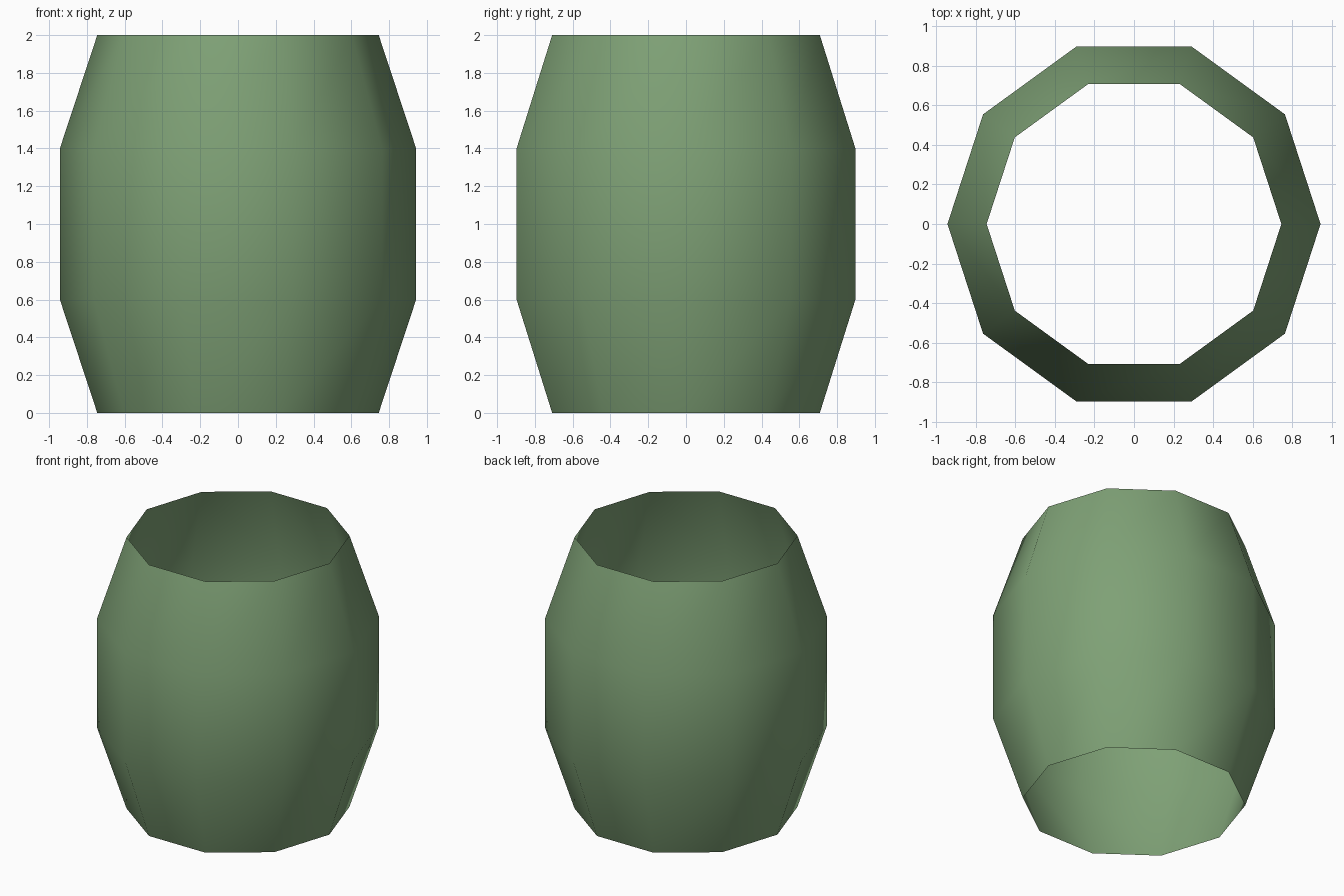
import bpy
import bmesh
from math import cos, sin, tau

cube = bpy.data.objects.get("Cube")
if cube:
    bpy.data.objects.remove(cube, do_unlink=True)

SIDES = 10
PROFILE = [(0.745, 0.0), (0.943, 0.6), (0.943, 1.4), (0.745, 2.0)]  # radius, height

# Single green colour
green = bpy.data.materials.new("soft_green")
green.use_nodes = True
colour = (0.21, 0.355, 0.18, 1.0)
green.diffuse_color = colour
green.node_tree.nodes["Principled BSDF"].inputs["Base Color"].default_value = colour

# Open barrel wall: rings of the profile joined by quads, no top or bottom
bm = bmesh.new()
rings = [[bm.verts.new((r * cos(tau * i / SIDES), r * sin(tau * i / SIDES), z))
          for i in range(SIDES)] for r, z in PROFILE]
for low, high in zip(rings, rings[1:]):
    for i in range(SIDES):
        j = (i + 1) % SIDES
        face = bm.faces.new((low[i], low[j], high[j], high[i]))
        face.smooth = True

mesh = bpy.data.meshes.new("barrel_wall")
bm.to_mesh(mesh)
bm.free()
mesh.materials.append(green)
barrel = bpy.data.objects.new("barrel_wall", mesh)
bpy.context.collection.objects.link(barrel)
